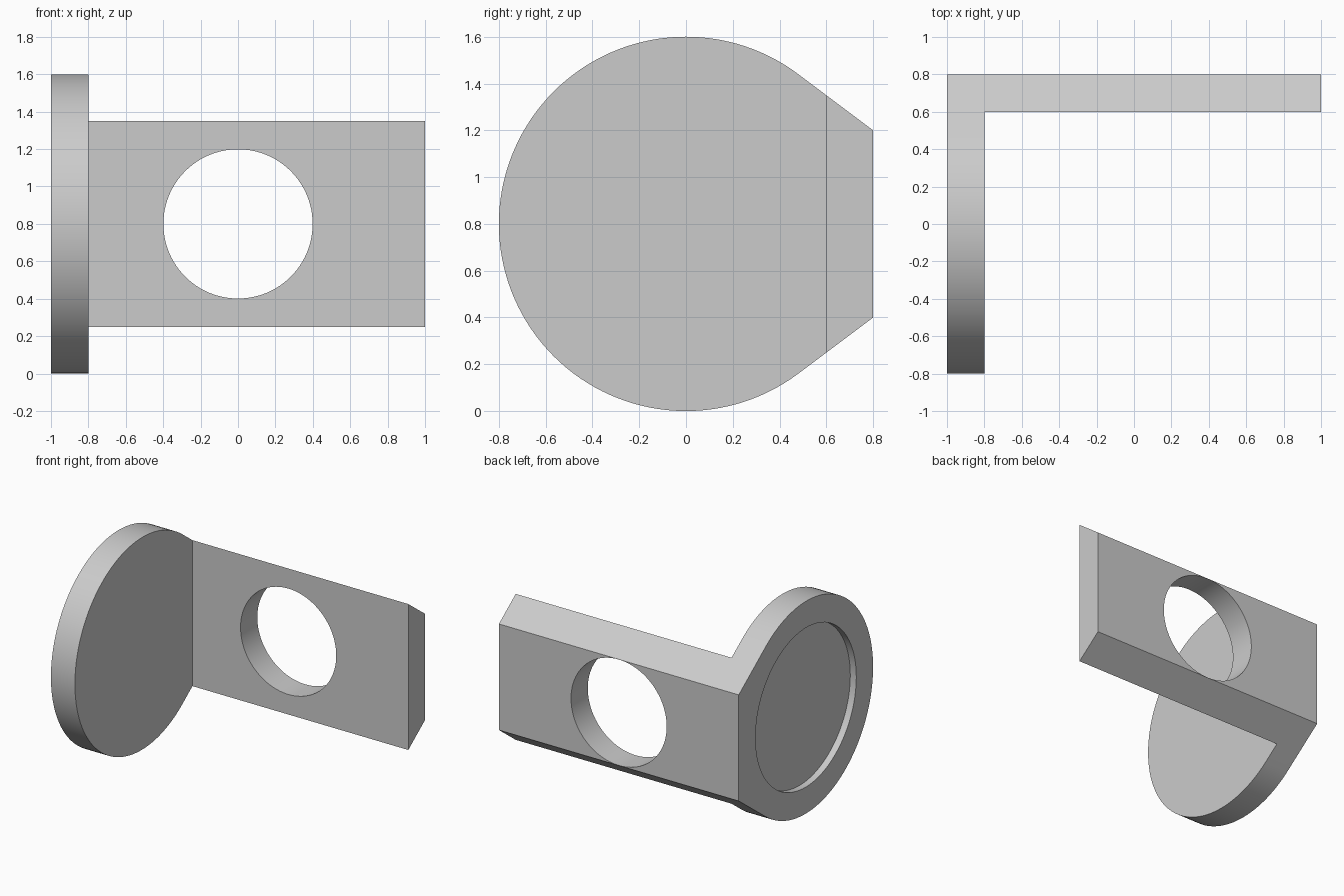
import bpy, bmesh, math
from mathutils import Vector

cube = bpy.data.objects.get("Cube")
if cube:
    bpy.data.objects.remove(cube, do_unlink=True)

RADIUS, THICK, MID = 0.8, 0.2, 0.8

grey = bpy.data.materials.new("light_grey")
grey.use_nodes = True
grey.diffuse_color = (0.6, 0.6, 0.6, 1)
grey.node_tree.nodes["Principled BSDF"].inputs["Base Color"].default_value = (0.6, 0.6, 0.6, 1)


def prism(name, points, sweep):
    """Solid made by sweeping a closed outline along a vector."""
    bm = bmesh.new()
    face = bm.faces.new([bm.verts.new(p) for p in points])
    swept = bmesh.ops.extrude_face_region(bm, geom=[face], use_keep_orig=True)
    moved = [v for v in swept["geom"] if isinstance(v, bmesh.types.BMVert)]
    bmesh.ops.translate(bm, vec=Vector(sweep), verts=moved)
    bmesh.ops.recalc_face_normals(bm, faces=bm.faces)
    mesh = bpy.data.meshes.new(name)
    bm.to_mesh(mesh)
    bm.free()
    mesh.materials.append(grey)
    obj = bpy.data.objects.new(name, mesh)
    bpy.context.collection.objects.link(obj)
    return obj


def arc(radius, start, end, count):
    step = (end - start) / count
    return [(radius * math.cos(start + i * step), radius * math.sin(start + i * step))
            for i in range(count + 1)]


# Round plate outline with tangents running to the flat back edge
tangent = 2 * math.atan2(0.4, 0.8)
outline = arc(RADIUS, tangent, 2 * math.pi - tangent, 96) + [(0.8, -0.4), (0.8, 0.4)]
bracket = prism("bracket", [(-1, y, MID + z) for y, z in outline], (2, 0, 0))

# Cutters: space in front of the arm, arm hole, shallow recess in the plate
ring = arc(1, 0, 2 * math.pi, 96)[:-1]
inner = THICK - 1
cutters = [
    prism("corner_cutter", [(inner, -1, -1), (2, -1, -1), (2, 0.6, -1), (inner, 0.6, -1)], (0, 0, 4)),
    prism("hole_cutter", [(0.399 * a, 0.4, MID + 0.399 * b) for a, b in ring], (0, 0.6, 0)),
    prism("recess_cutter", [(-1.1, 0.6 * a, MID + 0.6 * b) for a, b in ring], (0.15, 0, 0)),
]
bpy.ops.object.select_all(action="DESELECT")
bpy.context.view_layer.objects.active = bracket
bracket.select_set(True)
for cutter in cutters:
    cutter.hide_render = True
    mod = bracket.modifiers.new(cutter.name, "BOOLEAN")
    mod.operation, mod.solver, mod.object = "DIFFERENCE", "EXACT", cutter
    bpy.ops.object.modifier_apply(modifier=mod.name)
    bpy.data.objects.remove(cutter, do_unlink=True)

bpy.ops.object.shade_smooth_by_angle(angle=math.radians(30))
